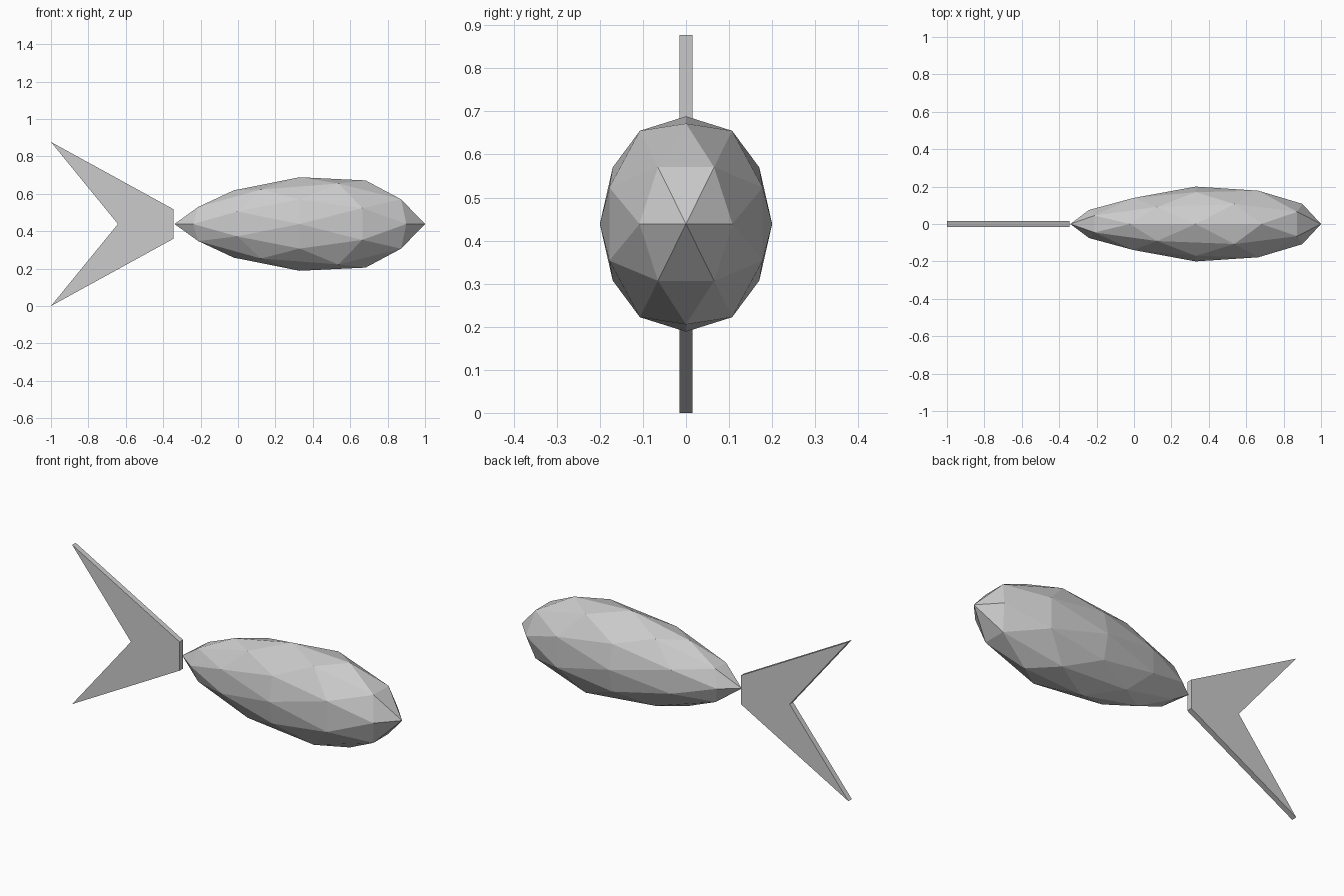
import bpy, bmesh, math
from mathutils import Matrix

if "Cube" in bpy.data.objects:
    bpy.data.objects.remove(bpy.data.objects["Cube"])

MID_Z = 0.4385


def make_object(name, bm):
    bmesh.ops.recalc_face_normals(bm, faces=bm.faces)
    mesh = bpy.data.meshes.new(name)
    bm.to_mesh(mesh)
    bm.free()
    obj = bpy.data.objects.new(name, mesh)
    bpy.context.collection.objects.link(obj)
    return obj


# girth of the body along its unit length: slim at the tail, full at the head
GIRTH = [(-1, 0.67), (-0.85, 0.715), (-0.5, 0.857), (0, 1), (0.309, 1.07),
         (0.5, 1.1), (0.81, 1.055), (0.85, 1.025), (1, 1)]


def girth(x):
    for (x0, g0), (x1, g1) in zip(GIRTH, GIRTH[1:]):
        if x <= x1:
            return g0 + (g1 - g0) * (x - x0) / (x1 - x0)
    return 1


# body: low-poly sphere turned so edge midpoints sit on the axes, stretched and tapered
bm = bmesh.new()
turn = Matrix.Rotation(-math.atan(2) / 2, 4, 'Y')
bmesh.ops.create_icosphere(bm, subdivisions=2, radius=1, matrix=turn)
for v in bm.verts:
    g = girth(v.co.x)
    v.co = (0.33 + 0.67 * v.co.x, 0.2 * g * v.co.y, MID_Z + 0.25 * g * v.co.z)
make_object("body", bm)

# tail fin: forked profile extruded to a thin plate
bm = bmesh.new()
half = 0.015
outline = [(-0.345, 0.079), (-1, MID_Z), (-0.642, 0), (-1, -MID_Z), (-0.345, -0.079)]
face = bm.faces.new([bm.verts.new((x, -half, MID_Z + z)) for x, z in outline])
plate = bmesh.ops.extrude_face_region(bm, geom=[face])
bmesh.ops.translate(bm, vec=(0, 2 * half, 0),
                    verts=[e for e in plate["geom"] if isinstance(e, bmesh.types.BMVert)])
make_object("tail_fin", bm)
